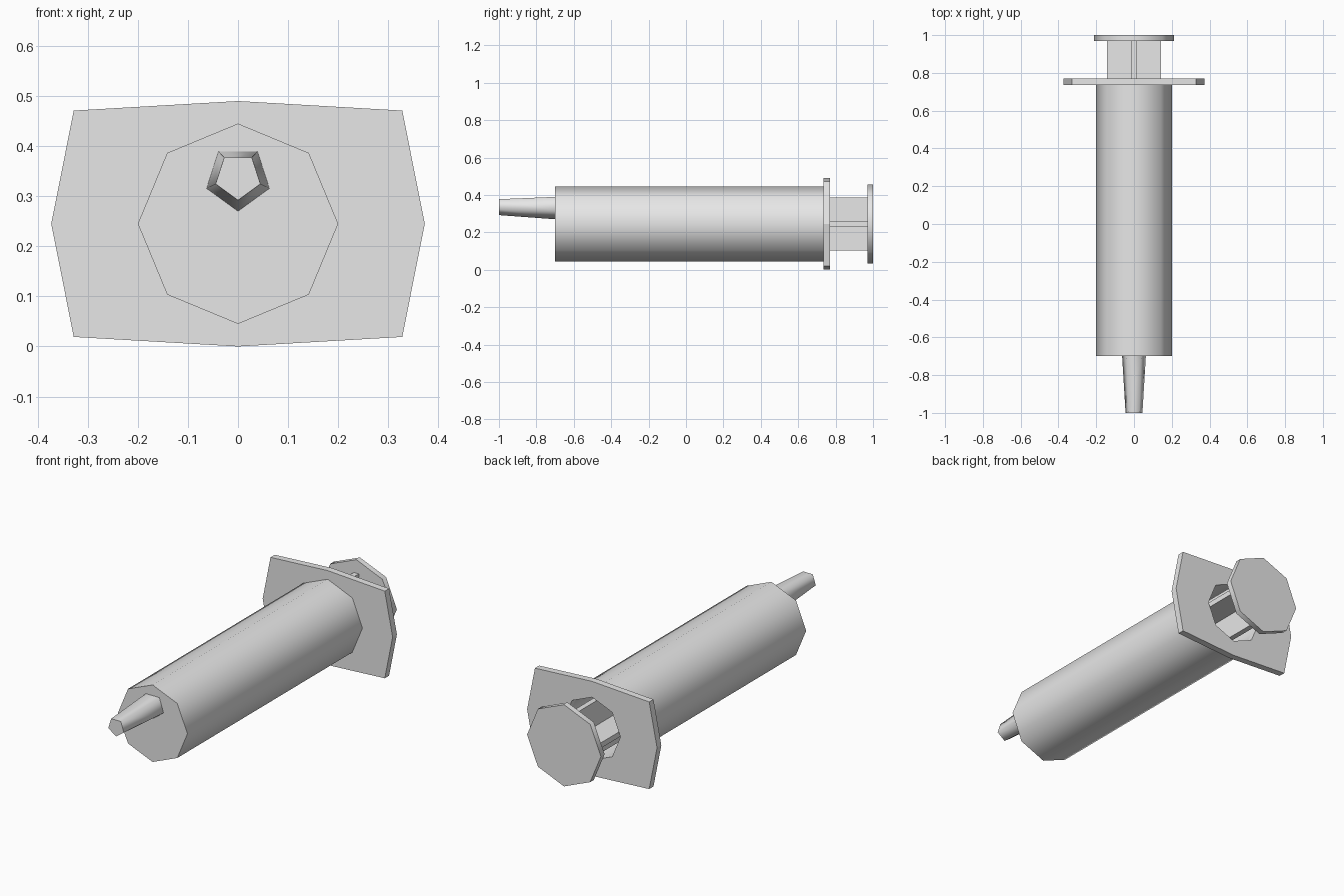
import bpy
import bmesh
from math import sin, cos, pi, radians

cube = bpy.data.objects.get("Cube")
if cube:
    bpy.data.objects.remove(cube, do_unlink=True)

AXIS_Z = 0.245

# One plain grey for the whole model
grey = bpy.data.materials.new("light_grey")
grey.use_nodes = True
grey.diffuse_color = (0.8, 0.8, 0.8, 1)
grey.node_tree.nodes["Principled BSDF"].inputs["Base Color"].default_value = (0.8, 0.8, 0.8, 1)


def ring(y, radius, sides=8, z=AXIS_Z):
    """Regular polygon across the y axis, with one corner pointing down."""
    angles = [2 * pi * i / sides - pi / 2 for i in range(sides)]
    return [(radius * cos(a), y, z + radius * sin(a)) for a in angles]


def loft(name, rings, closed=False, smooth=None):
    """Bridge rings in order; cap both ends, or join the last to the first."""
    bm = bmesh.new()
    loops = [[bm.verts.new(p) for p in r] for r in rings]
    pairs = list(zip(loops, loops[1:]))
    if closed:
        pairs.append((loops[-1], loops[0]))
    else:
        bm.faces.new(loops[0])
        bm.faces.new(loops[-1])
    for a, b in pairs:
        n = len(a)
        for i in range(n):
            j = (i + 1) % n
            bm.faces.new((a[i], a[j], b[j], b[i]))
    bmesh.ops.recalc_face_normals(bm, faces=bm.faces)
    mesh = bpy.data.meshes.new(name)
    bm.to_mesh(mesh)
    bm.free()
    mesh.materials.append(grey)
    obj = bpy.data.objects.new(name, mesh)
    bpy.context.collection.objects.link(obj)
    if smooth:
        bpy.ops.object.select_all(action='DESELECT')
        obj.select_set(True)
        bpy.context.view_layer.objects.active = obj
        bpy.ops.object.shade_smooth_by_angle(angle=radians(smooth))
    return obj


def rect(y, half_x, half_z):
    return [(sx * half_x, y, AXIS_Z + sz * half_z)
            for sx, sz in ((-1, -1), (1, -1), (1, 1), (-1, 1))]


# Barrel: octagonal tube, open at the back
BORE = 0.163
loft("barrel", [ring(-0.65, BORE), ring(0.738, BORE),
                ring(0.738, 0.2), ring(-0.7, 0.2)], smooth=50)

# Tapered nozzle, set above the barrel's axis
loft("nozzle", [ring(-0.7, 0.066, 5, 0.336), ring(-1, 0.047, 5, 0.339)], smooth=80)


# Finger flange: wide eight-cornered plate around the bore
def flange_ring(y):
    outline = [(0, -0.245), (0.328, -0.226), (0.373, 0), (0.328, 0.226),
               (0, 0.245), (-0.328, 0.226), (-0.373, 0), (-0.328, -0.226)]
    return [(x, y, AXIS_Z + z) for x, z in outline]


loft("finger_flange", [flange_ring(0.735), flange_ring(0.77),
                       ring(0.77, BORE), ring(0.735, BORE)], closed=True)

# Plunger: crossed ribs, stopper and thumb plate
for name, hx, hz in (("plunger_rib_flat", 0.142, 0.014),
                     ("plunger_rib_upright", 0.014, 0.142)):
    loft(name, [rect(-0.5, hx, hz), rect(0.975, hx, hz)])
loft("plunger_stopper", [ring(-0.55, 0.155), ring(-0.48, 0.155)], smooth=50)
loft("thumb_plate", [ring(0.97, 0.212), ring(1, 0.212)], smooth=50)
